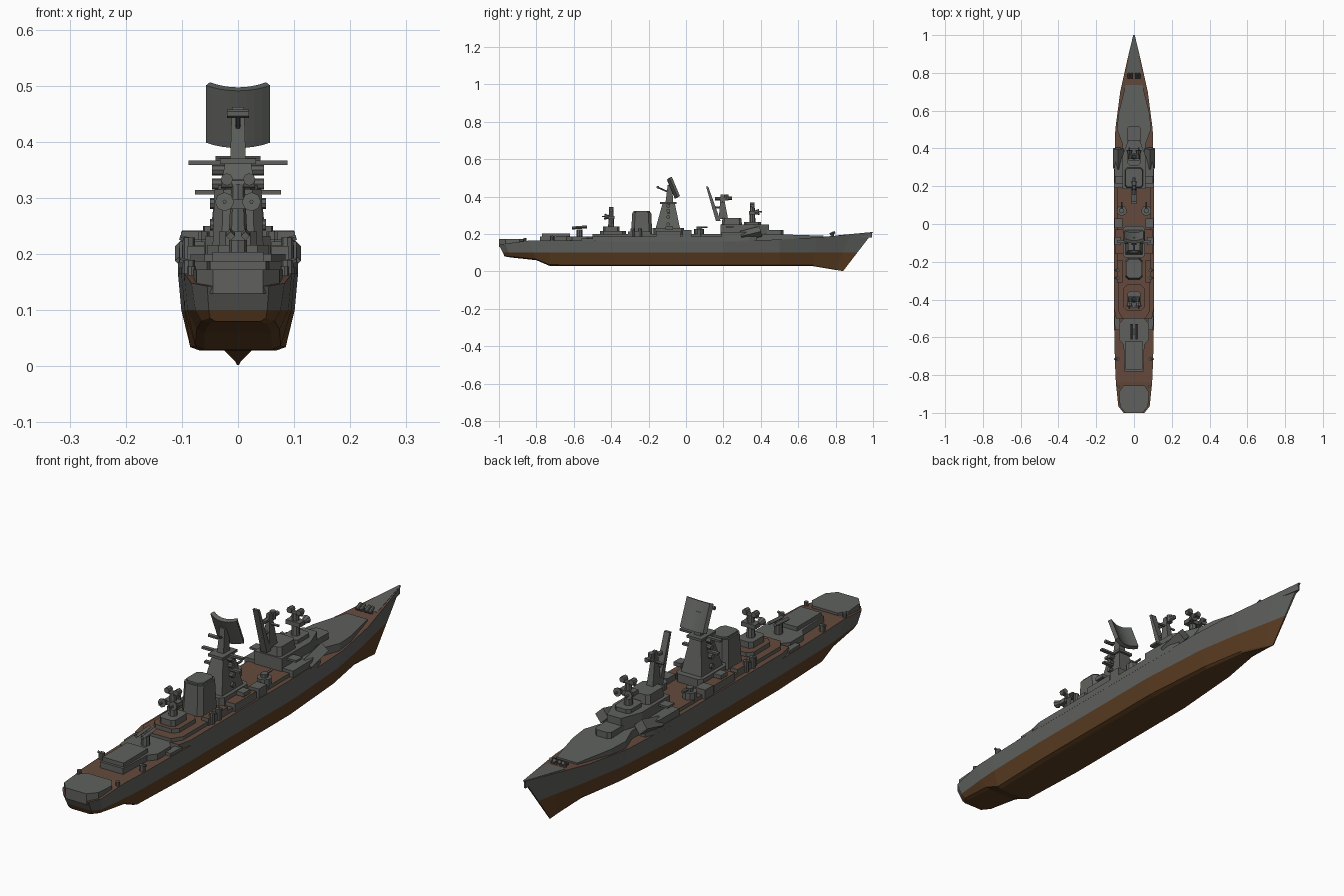
import bpy, bmesh, math
from mathutils import Vector

if "Cube" in bpy.data.objects:
    bpy.data.objects.remove(bpy.data.objects["Cube"])

def mat(name, c):
    m = bpy.data.materials.new(name)
    m.diffuse_color = (*c, 1)
    m.use_nodes = True
    m.node_tree.nodes["Principled BSDF"].inputs["Base Color"].default_value = m.diffuse_color
    return m
GREY = mat("ship_grey", (0.115, 0.12, 0.11))
DECK = mat("deck_red_brown", (0.13, 0.068, 0.046))
KEEL = mat("underwater_brown", (0.105, 0.047, 0.016))

def make(name, bm, mats):
    bmesh.ops.recalc_face_normals(bm, faces=bm.faces)
    me = bpy.data.meshes.new(name)
    bm.to_mesh(me); bm.free()
    for m in mats: me.materials.append(m)
    ob = bpy.data.objects.new(name, me)
    bpy.context.collection.objects.link(ob)
    return ob

def prism(name, pts, z0, z1, top=None, top_pts=None, z_fn=None):
    """Extruded outline; top gives the roof its own colour, top_pts tapers it."""
    bm = bmesh.new()
    lo = [bm.verts.new((x, y, z0)) for x, y in pts]
    hi = [bm.verts.new((x, y, z_fn(y) if z_fn else z1)) for x, y in (top_pts or pts)]
    n = len(pts)
    bm.faces.new(lo)
    bm.faces.new(hi).material_index = 1
    for i in range(n):
        bm.faces.new((lo[i], lo[(i+1) % n], hi[(i+1) % n], hi[i]))
    return make(name, bm, [GREY, top or GREY])

def sym(half):
    """Mirror a right-hand outline across the centreline."""
    return half + [(-x, y) for x, y in reversed(half)]

def rect(x0, x1, y0, y1):
    return [(x0, y0), (x1, y0), (x1, y1), (x0, y1)]

def oct_(w, y0, y1, c):
    return sym([(w-c, y0), (w, y0+c), (w, y1-c), (w-c, y1)])

def bar(name, a, b, r0, r1=None, n=8):
    """Round or square bar from point a to point b."""
    a, b = Vector(a), Vector(b)
    bm = bmesh.new()
    bmesh.ops.create_cone(bm, cap_ends=True, segments=n, radius1=r0,
                          radius2=r0 if r1 is None else r1, depth=(b-a).length)
    ob = make(name, bm, [GREY])
    ob.location = (a+b)/2
    ob.rotation_euler = (b-a).to_track_quat('Z', 'Y').to_euler()
    return ob

# Hull: yk, yd, keel z, keel/waterline/deck half widths, deck z
ST = [(-.97, -1, .08, .05, .052, .055, .143), (-.94, -.965, .075, .065, .076, .083, .148),
      (-.80, -.84, .06, .074, .09, .096, .165), (-.73, -.73, .03, .076, .095, .101, .165),
      (-.45, -.45, .028, .085, .101, .107, .165), (.2, .2, .028, .085, .101, .107, .165),
      (.5, .5, .028, .062, .082, .099, .17), (.68, .7, .028, .03, .05, .073, .182),
      (.8, .88, .008, .006, .018, .033, .198), (.84, 1, .002, .002, .003, .004, .21)]
bm = bmesh.new()
rings = []
for yk, yd, zk, wk, ww, wd, zd in ST:
    half = [(wk*.8, zk), (wk, zk+.006), (ww, .1), (wd, zd)]
    pts = half + [(-x, z) for x, z in reversed(half)]
    rings.append([bm.verts.new((x, yk+(yd-yk)*(z-zk)/(zd-zk), z)) for x, z in pts])
for si, (a, b) in enumerate(zip(rings, rings[1:])):
    for i in range(8):
        f = bm.faces.new((a[i], a[(i+1) % 8], b[(i+1) % 8], b[i]))
        # underwater below the waterline, brown deck, grey forecastle tip
        f.material_index = 0 if i in (2, 4) else 1 if i == 3 else 2
        if i == 3 and si >= 8: f.material_index = 0
for r in (rings[0], rings[-1]):
    bm.faces.new((r[2], r[3], r[4], r[5])).material_index = 0
    bm.faces.new((r[0], r[1], r[2], r[5], r[6], r[7])).material_index = 2
make("hull", bm, [GREY, DECK, KEEL])

# Forecastle and raised decks
prism("forecastle_plate", sym([(.04, .80), (.022, .90), (.003, .995)]), .18, 0,
      z_fn=lambda y: .192+.19*(y-.8)*.5)
prism("forward_trunk", sym([(.06, .34), (.06, .42), (.09, .5), (.083, .58), (.045, .735)]), .16, 0,
      z_fn=lambda y: .203-.03*(y-.34))
prism("stern_pad", sym([(.045, -1), (.074, -.966), (.08, -.89), (.055, -.855)]), .13, .172)
prism("midship_wall", sym([(.095, -.5), (.107, -.44), (.107, .2), (.103, .34), (.09, .38)]), .16, .186, DECK)
prism("bridge_base", sym([(.105, .19), (.103, .31), (.085, .36)]), .18, .212)
prism("midship_house", sym([(.06, -.5), (.085, -.46), (.085, -.31), (.09, -.3), (.09, .19)]), .18, .2, DECK)

# Aft deckhouse, launcher cover and gun director
prism("aft_house", sym([(.05, -.78), (.055, -.64), (.08, -.61), (.08, -.53), (.055, -.5)]), .15, .188)
prism("aft_launcher_cover", rect(-.045, .045, -.77, -.62), .18, .204)
bar("aft_director_post", (0, -.57, .18), (0, -.57, .225), .016)
for s in (-1, 1):
    bar("aft_launcher_rail", (s*.013, -.61, .232), (s*.013, -.53, .238), .008, n=4)
    prism("side_grey_plate", [(s*.075, -.56), (s*.101, -.56), (s*.104, -.49), (s*.075, -.49)], .16, .176)

# Radar pedestals with paired dishes, one aft and one forward
def director(y, z, d):
    prism("director_base", oct_(.034, y-.045, y+.045, .012), z-.03, z+.015)
    bar("director_post", (0, y, z), (0, y, z+.1), .017, .012)
    prism("director_head", rect(-.03, .03, y-.018, y+.018), z+.055, z+.072)
    for s in (-1, 1):
        bar("director_dish", (s*.024, y+d*.012, z+.065), (s*.024, y+d*.036, z+.068), .009, .017)
        bar("upper_dish", (s*.02, y-.012, z+.108), (s*.02, y+.012, z+.108), .011)
        bar("dish_feed", (s*.024, y+d*.036, z+.068), (s*.024, y+d*.05, z+.068), .004, n=5)
    bar("dish_bridge", (-.03, y, z+.1), (.03, y, z+.1), .008)
prism("aft_radar_house", oct_(.055, -.46, -.32, .02), .19, .216, DECK)
director(-.4, .225, -1)

# Funnel
prism("funnel", oct_(.046, -.295, -.18, .016), .19, .315, top_pts=oct_(.042, -.287, -.186, .016))
prism("funnel_cap", oct_(.036, -.28, -.193, .014), .31, .322)

# Main tower mast
prism("tower_base", oct_(.058, -.18, -.01, .015), .19, .232)
prism("main_tower", rect(-.046, .046, -.165, -.03), .22, .365, top_pts=rect(-.023, .023, -.125, -.06))
prism("tower_platform", rect(-.032, .032, -.14, -.05), .36, .37)
prism("radar_column", rect(-.014, .014, -.11, -.07), .365, .462, top_pts=rect(-.011, .011, -.098, -.072))
for z, w in ((.363, .088), (.31, .077)):
    prism("yardarm", rect(-w, w, -.1, -.085), z-.004, z+.004)
for s in (-1, 1):
    for z, x in ((.35, .046), (.325, .046), (.29, .05), (.252, .05)):
        bar("tower_drum", (s*.02, -.095, z), (s*x, -.095, z), .01)
bar("radar_feed_arm", (0, -.085, .42), (0, -.15, .448), .005, n=5)
bar("radar_feed_horn", (-.02, -.15, .45), (.02, -.15, .45), .008, n=6)

# Big curved search radar
bm = bmesh.new()
cols = []
for i in range(9):
    u = i/4-1
    cols.append([bm.verts.new((u*.05, y+.012*u*u, z+.009*u*u)) for y, z in ((-.045, .395), (-.088, .497))])
for a, b in zip(cols, cols[1:]):
    bm.faces.new((a[0], b[0], b[1], a[1]))
panel = make("search_radar_panel", bm, [GREY])
panel.modifiers.new("thickness", 'SOLIDIFY').thickness = .016

# Forward superstructure and bridge
prism("bridge_house", sym([(.06, .185), (.062, .36), (.03, .445)]), .2, .25)
prism("bridge_top", oct_(.048, .19, .3, .012), .245, .285, top_pts=oct_(.044, .195, .295, .012))
prism("bridge_wing", rect(-.1, .1, .215, .255), .234, .242)
prism("forward_step", oct_(.035, .4, .52, .012), .19, .222)
director(.355, .25, 1)
prism("fore_mast", rect(-.014, .014, .175, .225), .28, .41, top_pts=rect(-.007, .007, .185, .2))
bar("fore_mast_radar", (0, .155, .388), (0, .245, .392), .009, n=6)
bar("fore_mast_cross", (-.04, .195, .37), (.04, .195, .37), .005, n=5)
bar("fore_mast_top", (0, .215, .38), (0, .215, .41), .012)
# Leaning lattice antenna behind the fore mast
prism("leaning_antenna", rect(-.013, .013, .16, .185), .27, .455, top_pts=rect(-.012, .012, .107, .118))
bar("antenna_brace", (0, .14, .34), (0, .19, .34), .006, n=5)

# Repeated side fittings
for s in (-1, 1):
    # gun drums amidships
    bar("gun_drum", (s*.065, .07, .19), (s*.065, .07, .226), .027, n=10)
    bar("gun_turret", (s*.065, .07, .22), (s*.065, .07, .24), .014)
    bar("gun_barrel", (s*.065, .07, .234), (s*.065, .115, .236), .005, n=5)
    # angled missile boxes beside the bridge
    bar("missile_box", (s*.084, .295, .188), (s*.084, .40, .214), .028, n=4)
    # midship lockers and boats
    prism("midship_locker", rect(s*.058, s*.1, -.16, -.03), .18, .216, DECK)
    prism("side_house", rect(s*.06, s*.104, -.02, .03), .18, .222)
    prism("boat_house", rect(s*.06, s*.09, -.31, -.19), .18, .214, DECK)
    prism("boat_platform", rect(s*.07, s*.102, -.11, -.07), .225, .24)
    # small guns along the rail
    for y, z in ((-.245, .205), (-.285, .205), (-.715, .165)):
        bar("rail_gun_base", (s*.088, y, z-.02), (s*.088, y, z+.024), .011)
        bar("rail_gun_barrel", (s*.088, y, z+.02), (s*.104, y, z+.024), .005, n=5)
    # mortars on the forecastle
    for x in (.011, .027):
        bar("mortar_post", (s*x, .785, .175), (s*x, .785, .2), .006)
        bar("mortar_tube", (s*x, .77, .198), (s*x, .797, .21), .007)
    bar("stern_bollard", (s*.083, -.86, .155), (s*.083, -.86, .178), .008)
